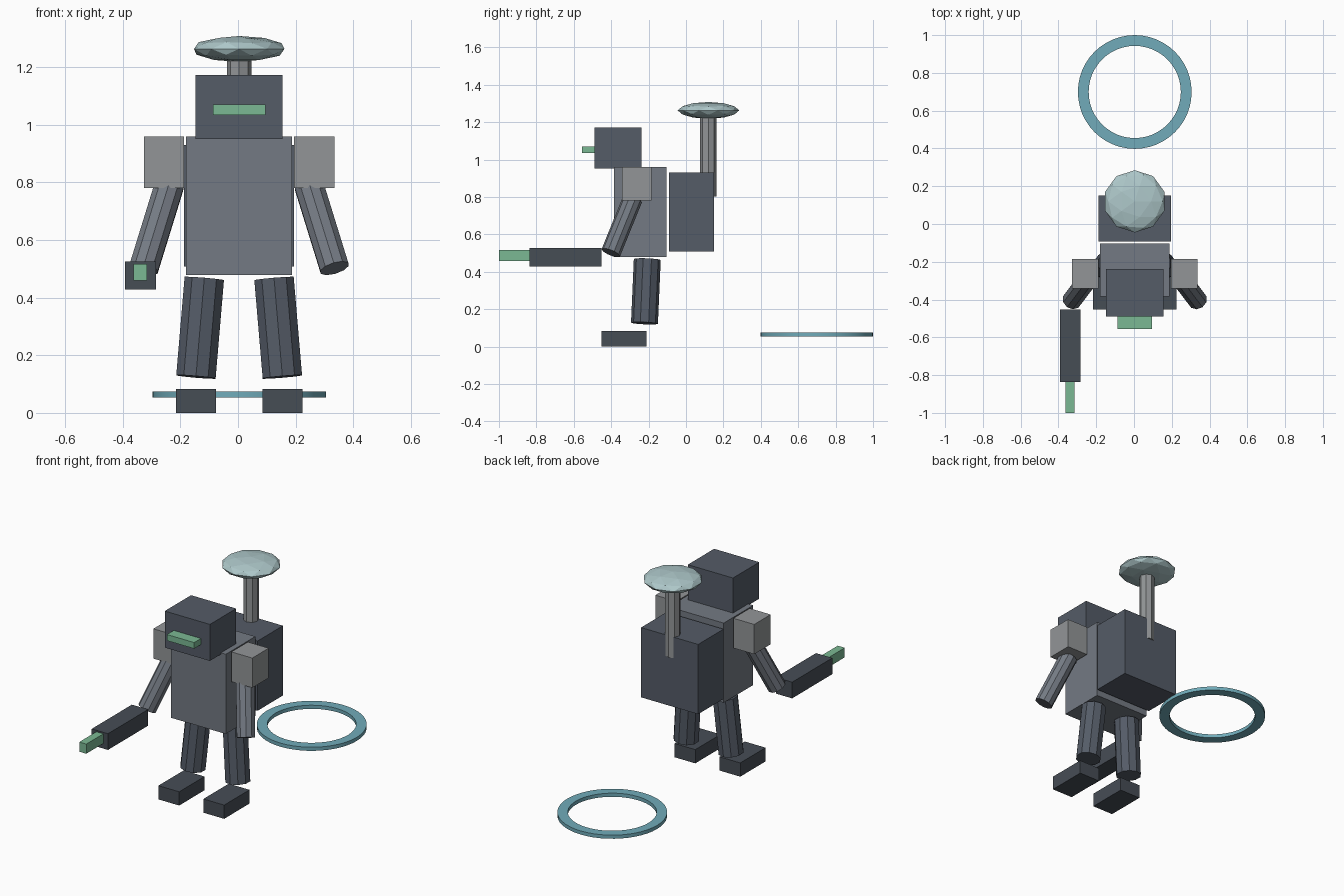
import bpy, bmesh, math
from mathutils import Vector

if "Cube" in bpy.data.objects:
    bpy.data.objects.remove(bpy.data.objects["Cube"])

CX = 0.004  # centre line of the figure


def paint(name, rgb):
    m = bpy.data.materials.new(name)
    m.diffuse_color = (*[(c / 255) ** 2.2 for c in rgb], 1)
    m.use_nodes = True
    m.node_tree.nodes["Principled BSDF"].inputs["Base Color"].default_value = m.diffuse_color
    return m


dark = paint("dark_steel", (72, 78, 86))
slate = paint("slate", (85, 92, 103))
steel = paint("steel", (115, 121, 130))
light = paint("light_steel", (145, 148, 150))
green = paint("green_glow", (122, 183, 146))
pale = paint("pale_dish", (172, 198, 200))
teal = paint("teal_ring", (112, 170, 184))


def finish(name, bm, mat):
    me = bpy.data.meshes.new(name)
    bmesh.ops.recalc_face_normals(bm, faces=bm.faces)
    bm.to_mesh(me)
    bm.free()
    me.materials.append(mat)
    ob = bpy.data.objects.new(name, me)
    bpy.context.collection.objects.link(ob)
    return ob


def box(name, x, y, z, mat):
    """Box from (min, max) ranges, x relative to the centre line."""
    bm = bmesh.new()
    bmesh.ops.create_cube(bm, size=1)
    for v in bm.verts:
        v.co = [r[0] + (c + 0.5) * (r[1] - r[0]) for c, r in zip(v.co, (x, y, z))]
    ob = finish(name, bm, mat)
    ob.location.x = CX
    return ob


def rod(name, a, b, r, sides, mat):
    """Faceted cylinder between two points."""
    a, b = Vector(a), Vector(b)
    d = a - b
    bm = bmesh.new()
    bmesh.ops.create_cone(bm, cap_ends=True, segments=sides, radius1=r, radius2=r, depth=d.length)
    # put a vertex on the front/back axis
    ob = finish(name, bm, mat)
    ob.rotation_mode = 'QUATERNION'
    ob.rotation_quaternion = Vector((0, 0, 1)).rotation_difference(d)
    ob.location = (a + b) / 2 + Vector((CX, 0, 0))
    return ob


# torso, head, visor, backpack
box("torso", (-0.184, 0.184), (-0.385, -0.103), (0.478, 0.96), steel)
box("head", (-0.151, 0.151), (-0.49, -0.239), (0.951, 1.172), slate)
box("visor", (-0.091, 0.091), (-0.555, -0.475), (1.034, 1.071), green)
box("backpack", (-0.191, 0.191), (-0.092, 0.151), (0.508, 0.93), slate)

# antenna mast and faceted dish
rod("antenna_mast", (0, 0.119, 1.25), (0, 0.119, 0.803), 0.043, 8, light)
bm = bmesh.new()
bmesh.ops.create_icosphere(bm, subdivisions=2, radius=1)
for v in bm.verts:
    v.co = (v.co.x * 0.165, v.co.y * 0.165, v.co.z * 0.045)
dish = finish("antenna_dish", bm, pale)
dish.location = (CX, 0.12, 1.263)

# limbs on both sides
for s, side in ((-1, "right"), (1, "left")):
    sx = lambda a, b: tuple(sorted((s * a, s * b)))
    box(side + "_shoulder", sx(0.191, 0.331), (-0.342, -0.185), (0.78, 0.96), light)
    rod(side + "_arm", (s * 0.242, -0.285, 0.79), (s * 0.331, -0.402, 0.502), 0.053, 10, steel)
    rod(side + "_leg", (s * 0.121, -0.207, 0.466), (s * 0.150, -0.222, 0.125), 0.072, 10, slate)
    box(side + "_foot", sx(0.081, 0.220), (-0.452, -0.21), (0, 0.083), dark)

# forearm tool with glowing tip
box("forearm_tool", (-0.397, -0.288), (-0.837, -0.453), (0.428, 0.526), dark)
box("tool_tip", (-0.366, -0.319), (-1.0, -0.82), (0.459, 0.517), green)

# flat ring on the ground behind
bm = bmesh.new()
N = 48
sec = ((0.301, 0.053), (0.301, 0.075), (0.244, 0.075), (0.244, 0.053))
loops = [[bm.verts.new((r * math.cos(t), r * math.sin(t), z)) for r, z in sec]
         for t in (2 * math.pi * i / N for i in range(N))]
for i in range(N):
    p, q = loops[i], loops[(i + 1) % N]
    for k in range(4):
        j = (k + 1) % 4
        bm.faces.new((p[k], q[k], q[j], p[j]))
ring = finish("ground_ring", bm, teal)
ring.location = (CX, 0.699, 0)
bpy.context.view_layer.objects.active = ring
ring.select_set(True)
bpy.ops.object.shade_smooth_by_angle(angle=math.radians(30))
